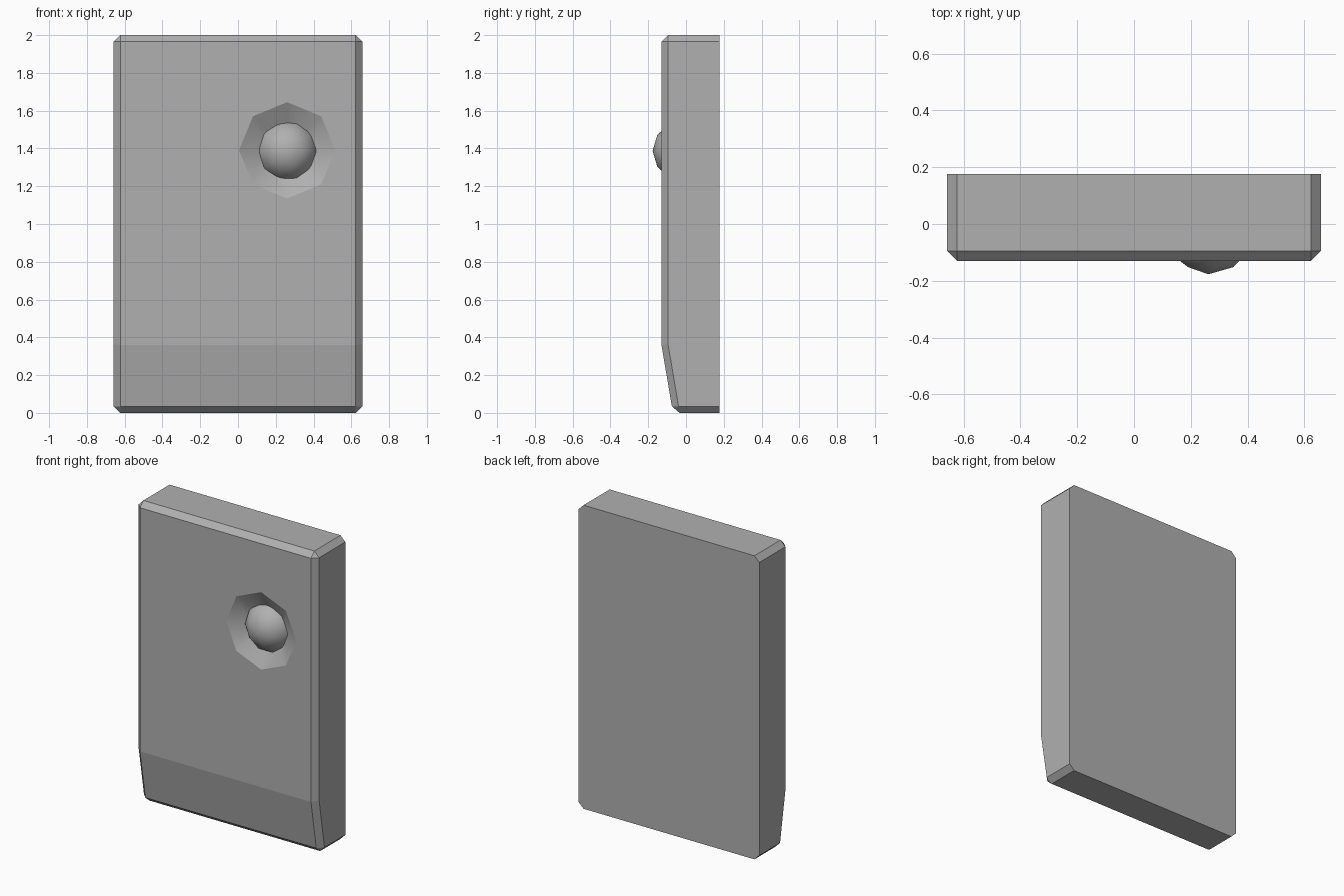
import bpy, bmesh
from math import radians

if "Cube" in bpy.data.objects:
    bpy.data.objects.remove(bpy.data.objects["Cube"])

HALF_W, BACK, FRONT, CREASE = 0.658, 0.177, -0.13, 0.36
DIAL_X, DIAL_Z = 0.26, 1.39

grey = bpy.data.materials.new("dark_grey")
grey.diffuse_color = (0.435, 0.435, 0.435, 1)
grey.use_nodes = True
grey.node_tree.nodes["Principled BSDF"].inputs["Base Color"].default_value = grey.diffuse_color

# Body: side profile (y, z) extruded across x, tapering at the lower front
profile = [(BACK, 0), (BACK, 2), (FRONT, 2), (FRONT, CREASE), (-0.069, 0)]
bm = bmesh.new()
left, right = [[bm.verts.new((x, y, z)) for y, z in profile] for x in (-HALF_W, HALF_W)]
bm.faces.new(left)
bm.faces.new(right[::-1])
for i in range(len(profile)):
    j = (i + 1) % len(profile)
    bm.faces.new((left[j], left[i], right[i], right[j]))
bmesh.ops.recalc_face_normals(bm, faces=bm.faces)

# Chamfer every edge except the back outline and the front crease
def stays_unbevelled(e):
    a, b = (v.co for v in e.verts)
    on_back = a.y > 0.17 and b.y > 0.17
    crease = abs(a.z - CREASE) < 1e-4 and abs(b.z - CREASE) < 1e-4
    return on_back or crease

bmesh.ops.bevel(bm, geom=[e for e in bm.edges if not stays_unbevelled(e)],
                offset=0.035, segments=1, affect='EDGES')
mesh = bpy.data.meshes.new("body")
bm.to_mesh(mesh)
bm.free()
mesh.materials.append(grey)
body = bpy.data.objects.new("body", mesh)
bpy.context.collection.objects.link(body)

# Octagonal dish sunk into the front
bpy.ops.mesh.primitive_cone_add(vertices=8, radius1=0.14, radius2=0.3435, depth=0.115,
                                location=(DIAL_X, -0.1225, DIAL_Z),
                                rotation=(radians(90), 0, 0))
cutter = bpy.context.object
cutter.name = "dish_cutter"
cutter.hide_render = True
cutter.data.materials.append(grey)
cut = body.modifiers.new("dish", 'BOOLEAN')
cut.operation = 'DIFFERENCE'
cut.solver = 'EXACT'
cut.object = cutter
bpy.context.view_layer.objects.active = body
bpy.ops.object.modifier_apply(modifier=cut.name)
bpy.data.objects.remove(cutter)

# Smooth dish wall, crisp body edges
mesh = body.data
mesh.shade_smooth()
mesh.set_sharp_from_angle(angle=radians(25))
for e in mesh.edges:
    if all(abs(mesh.vertices[v].co.z - CREASE) < 0.01 for v in e.vertices):
        e.use_edge_sharp = True

# Ball button resting in the dish
bpy.ops.mesh.primitive_ico_sphere_add(subdivisions=2, radius=0.168,
                                      location=(0.262, -0.009, 1.387),
                                      rotation=(radians(90), 0, 0))
ball = bpy.context.object
ball.name = "ball_button"
ball.data.shade_smooth()
ball.data.materials.append(grey)
